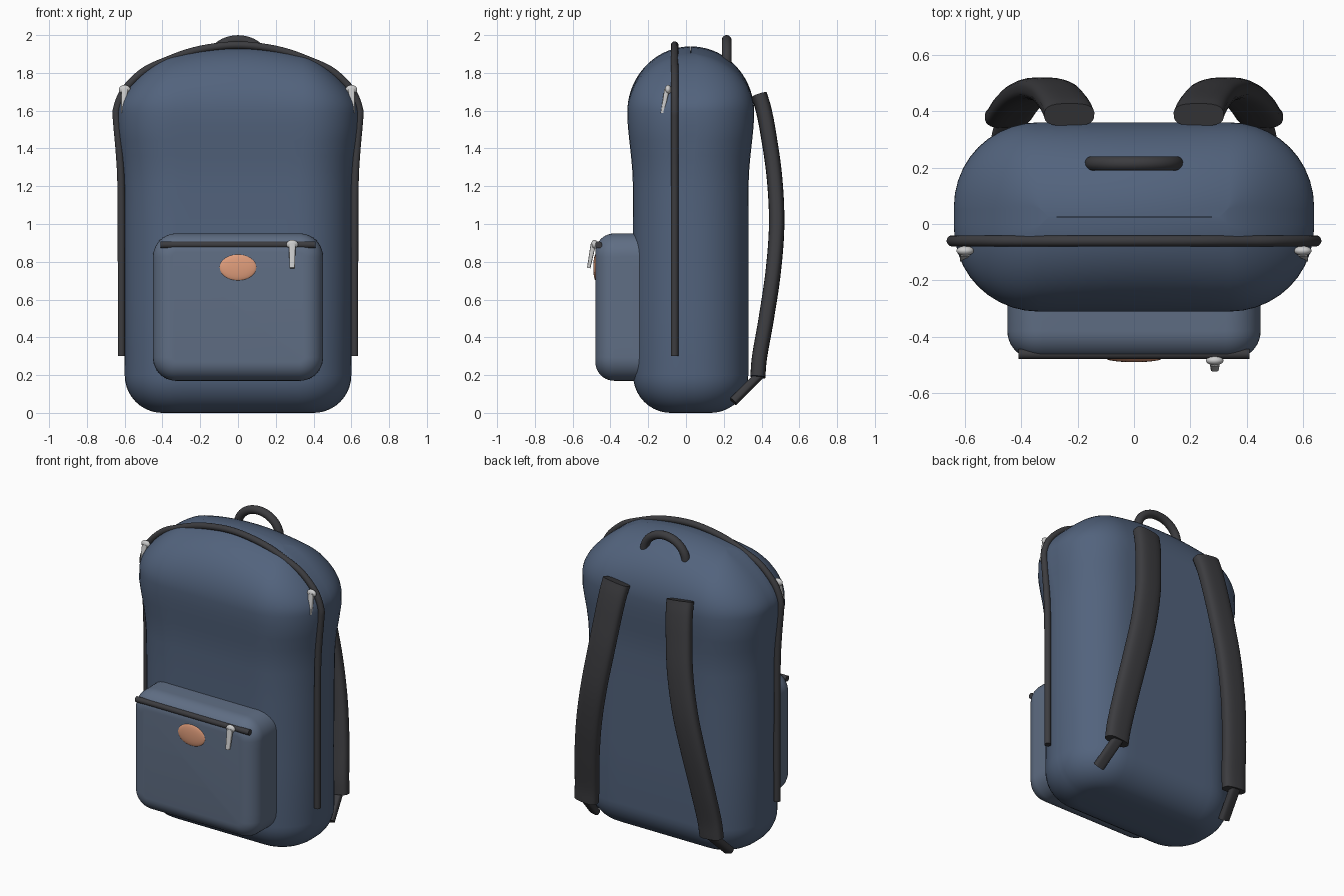
import bpy, bmesh
from math import sin, cos, pi, radians, copysign
from mathutils import Vector

if "Cube" in bpy.data.objects:
    bpy.data.objects.remove(bpy.data.objects["Cube"])


def material(name, rgb):
    m = bpy.data.materials.new(name)
    m.diffuse_color = (*rgb, 1)
    m.use_nodes = True
    m.node_tree.nodes["Principled BSDF"].inputs["Base Color"].default_value = m.diffuse_color
    return m


FABRIC = material("blue_fabric", (0.085, 0.125, 0.205))
POCKET = material("pocket_fabric", (0.115, 0.155, 0.23))
DARK = material("dark_webbing", (0.045, 0.045, 0.05))
METAL = material("light_metal", (0.55, 0.55, 0.55))
PATCH = material("tan_patch", (0.75, 0.34, 0.2))


def finish(name, bm, mat):
    bmesh.ops.recalc_face_normals(bm, faces=bm.faces)
    me = bpy.data.meshes.new(name)
    bm.to_mesh(me)
    bm.free()
    me.materials.append(mat)
    me.polygons.foreach_set("use_smooth", [True] * len(me.polygons))
    me.set_sharp_from_angle(angle=radians(50))
    ob = bpy.data.objects.new(name, me)
    bpy.context.collection.objects.link(ob)
    return ob


def loft(name, rings, mat):
    """Skin closed rings of equal length and cap both ends."""
    bm = bmesh.new()
    rows = [[bm.verts.new(p) for p in r] for r in rings]
    n = len(rows[0])
    for a, b in zip(rows, rows[1:]):
        for i in range(n):
            bm.faces.new((a[i], a[(i + 1) % n], b[(i + 1) % n], b[i]))
    bm.faces.new(rows[0])
    bm.faces.new(rows[-1])
    return finish(name, bm, mat)


def rounded_rect(hx, hy, r, seg=10, flat=10):
    r = max(min(r, hx - 0.0005, hy - 0.0005), 0.0005)
    arcs = []
    for k, (sx, sy) in enumerate(((1, 1), (-1, 1), (-1, -1), (1, -1))):
        arcs.append([Vector((sx * (hx - r) + r * cos(a), sy * (hy - r) + r * sin(a)))
                     for a in (pi / 2 * (k + j / seg) for j in range(seg + 1))])
    out = []
    for k in range(4):
        out += arcs[k]
        a, b = arcs[k][-1], arcs[(k + 1) % 4][0]
        out += [a.lerp(b, j / flat) for j in range(1, flat)]
    return out


def smooth_path(pts, steps=8):
    """Catmull-Rom curve through the points."""
    p = [Vector(q) for q in pts]
    p = [2 * p[0] - p[1]] + p + [2 * p[-1] - p[-2]]
    out = []
    for a, b, c, d in zip(p, p[1:], p[2:], p[3:]):
        for j in range(steps):
            t = j / steps
            out.append(0.5 * (2 * b + (c - a) * t + (2 * a - 5 * b + 4 * c - d) * t * t
                              + (3 * b - a - 3 * c + d) * t ** 3))
    return out + [p[-2]]


def sweep(name, path, w0, w1, d0, d1, mat, ref=(0, 1, 0), power=1.0, sides=24):
    """Sweep a (super)elliptic section; widths and depths are half sizes."""
    path = [Vector(p) for p in path]
    n = len(path)
    rings = []
    for i, p in enumerate(path):
        t = (path[min(i + 1, n - 1)] - path[max(i - 1, 0)]).normalized()
        u = t.cross(Vector(ref)).normalized()
        v = u.cross(t)
        f = i / (n - 1)
        w, d = w0 + (w1 - w0) * f, d0 + (d1 - d0) * f
        ring = []
        for k in range(sides):
            a = 2 * pi * (k + 0.5) / sides
            ring.append(p + u * w * copysign(abs(cos(a)) ** power, cos(a))
                        + v * d * copysign(abs(sin(a)) ** power, sin(a)))
        rings.append(ring)
    return loft(name, rings, mat)


def ellipsoid(name, loc, size, mat, u=24, v=16):
    bm = bmesh.new()
    bmesh.ops.create_uvsphere(bm, u_segments=u, v_segments=v, radius=1)
    for q in bm.verts:
        q.co = Vector([l + s * c for l, s, c in zip(loc, size, q.co)])
    return finish(name, bm, mat)


# Main bag: rounded base, straight sides, swelling shoulders, arched dome
def section(z, hx, hy, cy, r, arch=0.0):
    return [(p.x, p.y + cy, z - arch * p.x ** 2) for p in rounded_rect(hx, hy, r)]


body = []
for i in range(11):
    a = pi / 2 * i / 10
    d = 0.2 * (1 - sin(a))
    body.append(section(0.2 * (1 - cos(a)), 0.6 - d, 0.305 - d, 0.025, 0.28 - d))
for z, hx, hy in ((0.6, .603, .305), (1.0, .606, .305), (1.2, .609, .306), (1.28, .613, .309),
                  (1.36, .62, .316), (1.44, .63, .325), (1.52, .638, .333)):
    body.append(section(z, hx, hy, 0.025, 0.29))
for i in range(19):
    a = pi / 2 * i / 18
    d = 0.335 * (1 - cos(a))
    body.append(section(1.59 + 0.35 * sin(a), 0.64 - d, 0.336 - d, 0.025, 0.3 - d, 0.36 * sin(a)))
loft("bag_body", body, FABRIC)

# Front pocket
pocket = [[(p.x, -0.2, p.y + 0.56) for p in rounded_rect(0.45, 0.39, 0.12)]]
for i in range(11):
    a = pi / 2 * i / 10
    d = 0.1 * (1 - cos(a))
    pocket.append([(p.x, -0.38 - 0.1 * sin(a), p.y + 0.56)
                   for p in rounded_rect(0.45 - d, 0.39 - d, 0.125 - d)])
loft("front_pocket", pocket, POCKET)
sweep("pocket_zip", [(-0.41, -0.462, 0.89), (0.41, -0.462, 0.89)], .018, .018, .018, .018, DARK)
ellipsoid("pocket_patch", (0, -0.477, 0.77), (0.1, 0.014, 0.07), PATCH)

# Main zip running over the dome and down both sides
half = [(.617, .3), (.617, .8), (.619, 1.2), (.628, 1.38), (.642, 1.54), (.642, 1.61),
        (.6, 1.71), (.5, 1.808), (.38, 1.865), (.25, 1.912), (.12, 1.938)]
zip_line = ([(-x, -0.06, z) for x, z in half] + [(0, -0.06, 1.947)]
            + [(x, -0.06, z) for x, z in reversed(half)])
sweep("main_zip", smooth_path(zip_line), .02, .02, .02, .02, DARK, sides=16)


# Zip pulls
def zip_pull(name, x, y, z, lean, tip):
    ellipsoid(name + "_slider", (x, y, z), (0.031, 0.017, 0.024), METAL)
    sweep(name + "_tab", [(x, y - 0.006, z), (x + lean, y - 0.03, z - 0.125)],
          0.018, tip, 0.014, 0.009, METAL, power=0.5)


zip_pull("right_pull", 0.6, -0.095, 1.712, 0.01, 0.009)
zip_pull("left_pull", -0.6, -0.095, 1.712, -0.01, 0.009)
zip_pull("pocket_pull", 0.287, -0.485, 0.892, 0, 0.014)

# Carry handle
arc = [(0.15 * cos(pi * i / 24), 0.215, 1.845 + 0.129 * sin(pi * i / 24)) for i in range(25)]
sweep("top_handle", [(0.15, 0.215, 1.78)] + arc + [(-0.15, 0.215, 1.78)],
      .026, .026, .026, .026, DARK, sides=16)

# Padded shoulder straps with webbing tails
for s, side in ((1, "right"), (-1, "left")):
    pad = [(.23, .388, 1.68), (.24, .412, 1.6), (.256, .437, 1.47), (.285, .468, 1.25),
           (.33, .48, 1.0), (.378, .462, .75), (.418, .425, .5), (.442, .39, .3), (.452, .38, .19)]
    sweep(side + "_strap", smooth_path([(s * x, y, z) for x, y, z in pad]),
          .09, .078, .042, .04, DARK, power=0.7)
    sweep(side + "_strap_tail", [(s * .452, .395, .205), (s * .485, .25, .06)],
          .034, .034, .022, .022, DARK, power=0.6)
